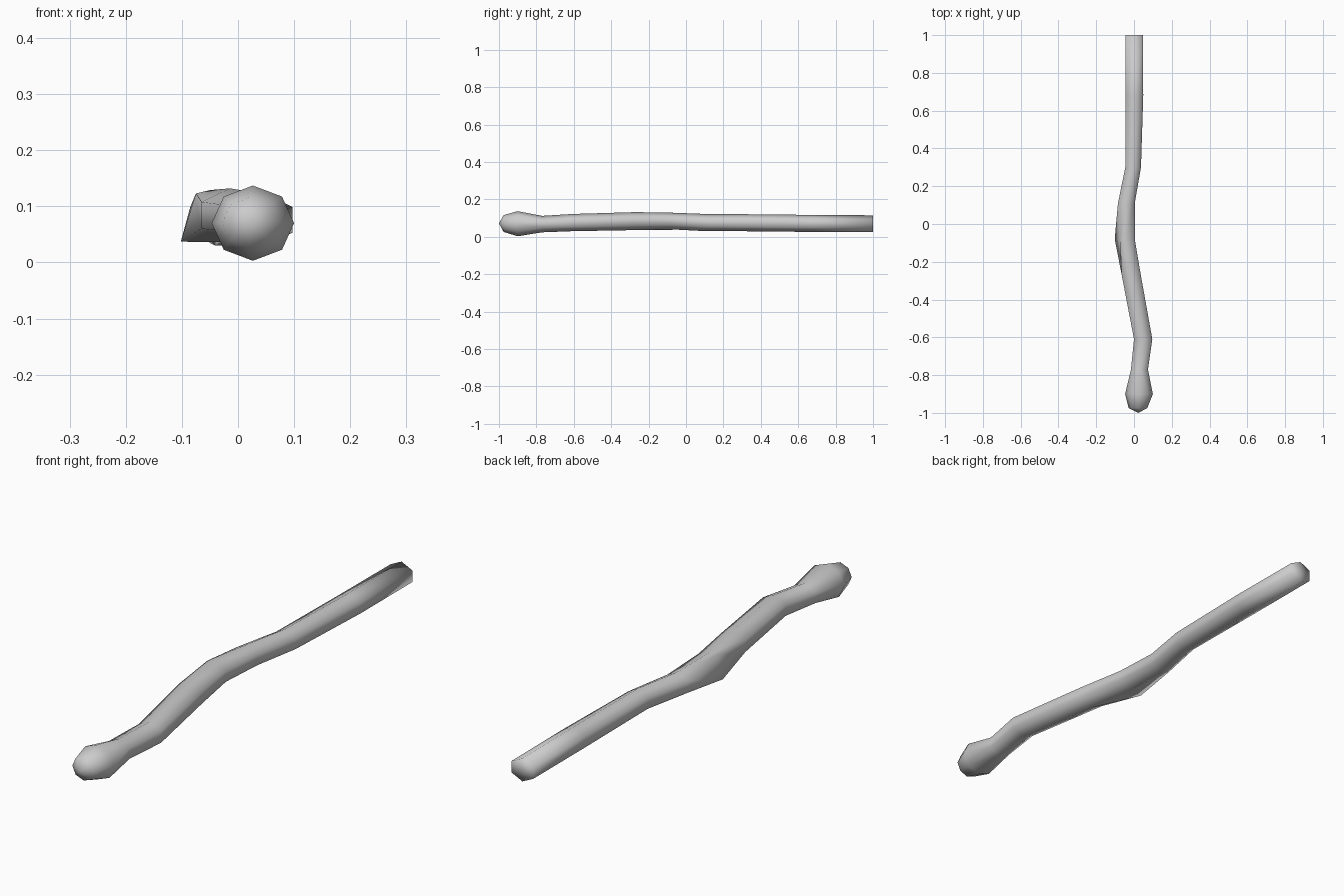
import bpy, bmesh, math

if "Cube" in bpy.data.objects:
    bpy.data.objects.remove(bpy.data.objects["Cube"])

# y, x min, x max, z min, z max, number of sides, ring rotation in degrees
RINGS = [
    (1.00, -0.045, 0.048, 0.026, 0.115, 6, 30),
    (0.68, -0.045, 0.049, 0.026, 0.117, 6, 30),
    (0.30, -0.046, 0.037, 0.030, 0.121, 6, 30),
    (0.11, -0.085, 0.004, 0.030, 0.122, 6, 30),
    (-0.08, -0.102, 0.004, 0.040, 0.129, 6, 30),
    (-0.27, -0.065, 0.036, 0.036, 0.132, 6, 30),
    (-0.61, 0.000, 0.097, 0.030, 0.122, 6, 30),
    (-0.77, -0.016, 0.074, 0.024, 0.112, 6, 30),
    (-0.90, -0.047, 0.100, 0.003, 0.137, 8, 0),
    (-0.975, -0.028, 0.070, 0.026, 0.116, 8, 0),
]

bm = bmesh.new()


def add_ring(y, x0, x1, z0, z1, n, rot):
    angles = [math.radians(rot + 360 * i / n) for i in range(n)]
    sx = max(math.cos(a) for a in angles)
    sz = max(math.sin(a) for a in angles)
    verts = [bm.verts.new(((x0 + x1) / 2 + (x1 - x0) / 2 * math.cos(a) / sx, y,
                           (z0 + z1) / 2 + (z1 - z0) / 2 * math.sin(a) / sz))
             for a in angles]
    edges = [bm.edges.new((verts[i], verts[(i + 1) % n])) for i in range(n)]
    return verts, edges


def fan(verts, point):
    tip = bm.verts.new(point)
    for i, v in enumerate(verts):
        bm.faces.new((v, verts[(i + 1) % len(verts)], tip))


# Crooked shaft and knobbed head, lofted ring to ring
rings = [add_ring(*r) for r in RINGS]

# The lower left corner of the bend sticks out
bend = rings[4][0]
bend[3].co.z = 0.037
bend[2].co.x, bend[2].co.z = -0.075, 0.123

for (_, a), (_, b) in zip(rings, rings[1:]):
    bmesh.ops.bridge_loops(bm, edges=a + b)

# Cut end and rounded tip
fan(rings[0][0], (0.0, 1.0, 0.07))
fan(rings[-1][0], (0.022, -1.0, 0.072))
bmesh.ops.recalc_face_normals(bm, faces=bm.faces)
for f in bm.faces:
    f.smooth = True

mesh = bpy.data.meshes.new("wooden_stick")
bm.to_mesh(mesh)
bm.free()
stick = bpy.data.objects.new("wooden_stick", mesh)
bpy.context.collection.objects.link(stick)
